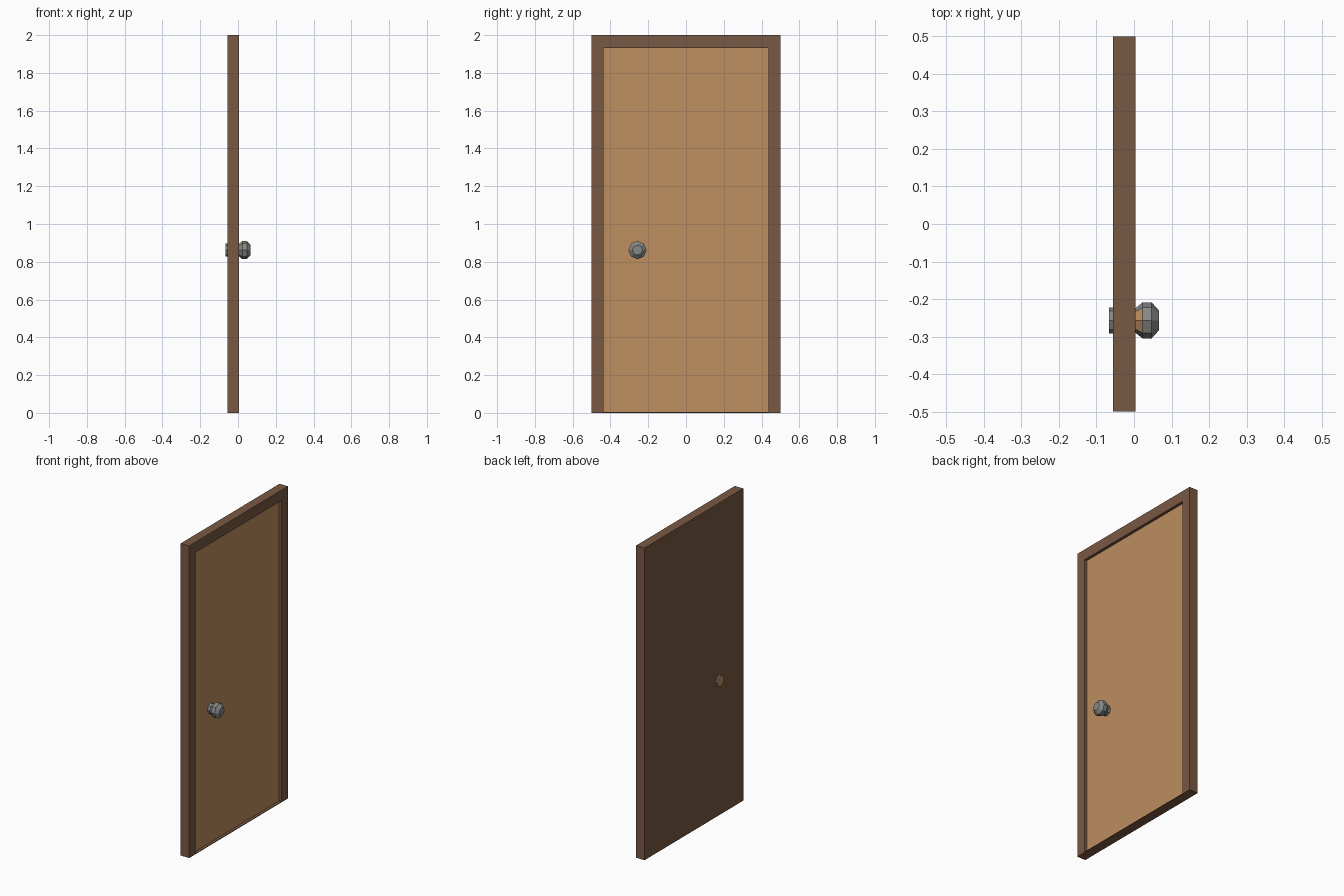
import bpy, bmesh, math

if "Cube" in bpy.data.objects:
    bpy.data.objects.remove(bpy.data.objects["Cube"])


def material(name, rgb):
    lin = [((c / 255 + 0.055) / 1.055) ** 2.4 for c in rgb]
    m = bpy.data.materials.new(name)
    m.diffuse_color = (*lin, 1)
    m.use_nodes = True
    m.node_tree.nodes["Principled BSDF"].inputs["Base Color"].default_value = m.diffuse_color
    return m


BROWN = material("dark wood", (121, 88, 67))
TAN = material("light wood", (189, 142, 95))
GREY = material("grey metal", (134, 136, 136))


def loft(name, rings, mats, rule):
    """Bridge rings of points, cap both ends, colour faces by rule(normal, centre)."""
    bm = bmesh.new()
    loops = [[bm.verts.new(p) for p in ring] for ring in rings]
    for a, b in zip(loops, loops[1:]):
        n = len(a)
        for i in range(n):
            j = (i + 1) % n
            bm.faces.new((a[i], a[j], b[j], b[i]))
    bm.faces.new(loops[0][::-1])
    bm.faces.new(loops[-1])
    bmesh.ops.recalc_face_normals(bm, faces=bm.faces)
    bm.normal_update()
    for f in bm.faces:
        f.material_index = rule(f.normal, f.calc_center_median())
    me = bpy.data.meshes.new(name)
    bm.to_mesh(me)
    bm.free()
    for m in mats:
        me.materials.append(m)
    ob = bpy.data.objects.new(name, me)
    bpy.context.collection.objects.link(ob)
    return ob


def rect(x, w, z0, z1):
    return [(x, -w, z0), (x, w, z0), (x, w, z1), (x, -w, z1)]


# Door slab: solid back, raised frame, recessed light panel
loft("door_slab",
     [rect(-0.056, 0.5, 0, 2), rect(0.004, 0.5, 0, 2),
      rect(0.004, 0.437, 0.004, 1.933), rect(-0.014, 0.437, 0.004, 1.933)],
     [BROWN, TAN],
     lambda n, c: 1 if n.x > 0.9 and -0.02 < c.x < 0 else 0)

KY, KZ = -0.257, 0.862


def octagon(x, r):
    return [(x, KY + r * math.sin(i * math.pi / 4), KZ + r * math.cos(i * math.pi / 4))
            for i in range(8)]


# Front knob: stem and faceted bulb, upper neck faces in light wood
loft("front_knob",
     [octagon(x, r) for x, r in ((-0.02, 0.033), (0.004, 0.033), (0.023, 0.048),
                                 (0.047, 0.048), (0.066, 0.027))],
     [GREY, TAN],
     lambda n, c: 1 if 0.004 < c.x < 0.022 and n.x < -0.1 and n.z > 0.5 else 0)

# Back rose: short stub with a light wood end
loft("back_rose",
     [octagon(-0.066, 0.035), octagon(-0.05, 0.035)],
     [GREY, TAN],
     lambda n, c: 1 if n.x < -0.9 else 0)
